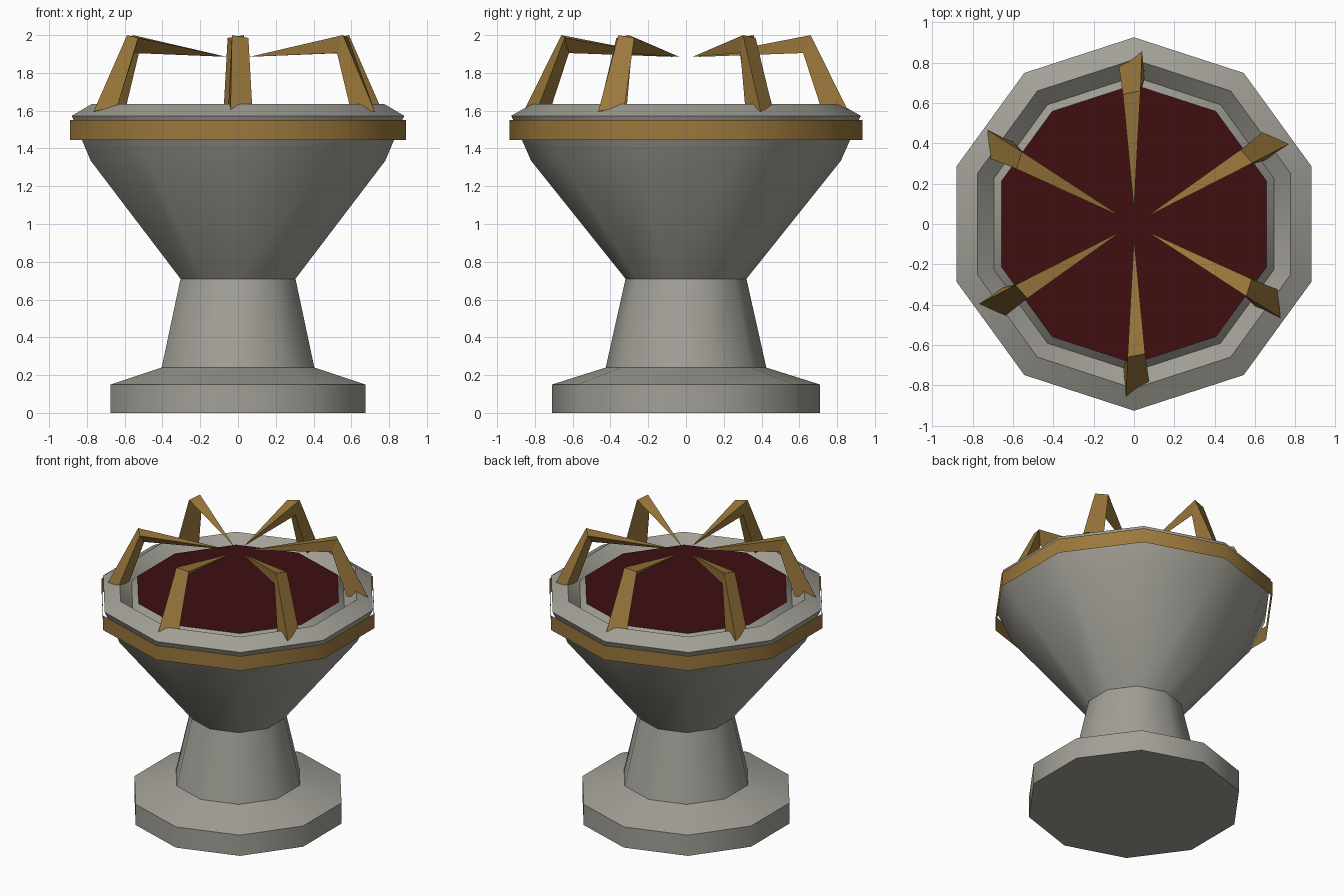
import bpy, bmesh, math
from mathutils import Matrix

if "Cube" in bpy.data.objects:
    bpy.data.objects.remove(bpy.data.objects["Cube"])

SIDES = 10


def material(name, rgb):
    m = bpy.data.materials.new(name)
    m.diffuse_color = (*rgb, 1)
    m.use_nodes = True
    m.node_tree.nodes["Principled BSDF"].inputs["Base Color"].default_value = m.diffuse_color
    return m


stone = material("grey stone", (0.36, 0.35, 0.31))
bronze = material("bronze", (0.33, 0.19, 0.045))
red = material("dark red liquid", (0.05, 0.0045, 0.0055))


def make(name, bm, mat, smooth=False):
    me = bpy.data.meshes.new(name)
    bm.to_mesh(me)
    bm.free()
    me.materials.append(mat)
    ob = bpy.data.objects.new(name, me)
    bpy.context.collection.objects.link(ob)
    if smooth:
        bpy.ops.object.select_all(action='DESELECT')
        ob.select_set(True)
        bpy.context.view_layer.objects.active = ob
        bpy.ops.object.shade_smooth_by_angle(angle=math.radians(40))
    return ob


def lathe(name, profile, mat, cap_bottom=False, cap_top=False, smooth=True):
    """Ten-sided turned shape with a corner on the y axis."""
    bm = bmesh.new()
    rings = []
    for r, z in profile:
        ring = []
        for i in range(SIDES):
            a = math.pi / 2 + 2 * math.pi * i / SIDES
            ring.append(bm.verts.new((r * math.cos(a), r * math.sin(a), z)))
        rings.append(ring)
    for lo, hi in zip(rings, rings[1:]):
        for i in range(SIDES):
            j = (i + 1) % SIDES
            bm.faces.new((lo[i], lo[j], hi[j], hi[i]))
    if cap_bottom:
        bm.faces.new(rings[0][::-1])
    if cap_top:
        bm.faces.new(rings[-1])
    return make(name, bm, mat, smooth)


# stone pedestal, bowl, rim and the shallow trough inside the rim
lathe("stone_basin", [(0.71, 0), (0.71, 0.15), (0.425, 0.24), (0.32, 0.71),
                      (0.82, 1.335), (0.925, 1.573), (0.815, 1.635),
                      (0.73, 1.555), (0.69, 1.60)], stone, cap_bottom=True)

# liquid surface
lathe("liquid", [(0.69, 1.60)], red, cap_top=True, smooth=False)

# thin open band around the bowl
lathe("bronze_band", [(0.935, 1.445), (0.935, 1.55)], bronze)

# six bent claws of triangular section
foot = [(0.04, 0.86, 1.595), (-0.075, 0.78, 1.625), (0.052, 0.72, 1.60)]
elbow = [(0.032, 0.66, 2.0), (-0.055, 0.642, 1.985), (0.025, 0.62, 1.905)]
tip = (0, 0.07, 1.885)
for k in range(6):
    bm = bmesh.new()
    f = [bm.verts.new(p) for p in foot]
    e = [bm.verts.new(p) for p in elbow]
    t = bm.verts.new(tip)
    for i in range(3):
        j = (i + 1) % 3
        bm.faces.new((f[i], f[j], e[j], e[i]))
        bm.faces.new((e[i], e[j], t))
    bm.faces.new(f[::-1])
    bm.transform(Matrix.Rotation(k * math.pi / 3, 4, 'Z'))
    bmesh.ops.recalc_face_normals(bm, faces=bm.faces)
    make(f"claw_{k + 1}", bm, bronze)
